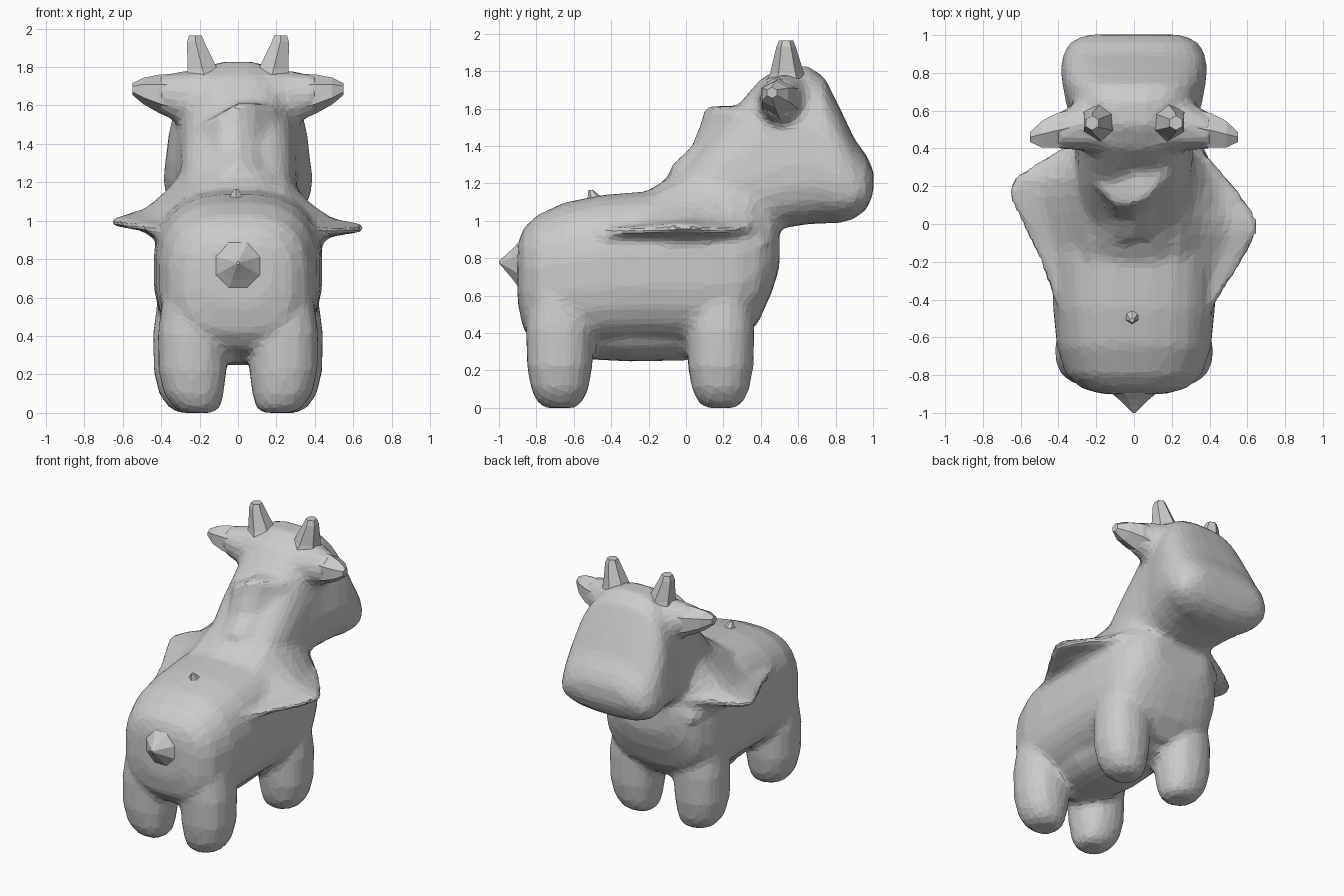
import bpy, bmesh, math
from mathutils import Vector


def add_loft(bm, rings):
    """Skin a closed solid through rings of equal point count."""
    part = bmesh.new()
    loops = [[part.verts.new(p) for p in ring] for ring in rings]
    n = len(loops[0])
    for a, b in zip(loops, loops[1:]):
        for i in range(n):
            j = (i + 1) % n
            part.faces.new((a[i], a[j], b[j], b[i]))
    part.faces.new(loops[0])
    part.faces.new(loops[-1])
    bmesh.ops.recalc_face_normals(part, faces=part.faces)
    tmp = bpy.data.meshes.new("tmp")
    part.to_mesh(tmp)
    part.free()
    bm.from_mesh(tmp)
    bpy.data.meshes.remove(tmp)


def make(name, *lofts):
    bm = bmesh.new()
    for rings in lofts:
        add_loft(bm, rings)
    me = bpy.data.meshes.new(name)
    bm.to_mesh(me)
    bm.free()
    ob = bpy.data.objects.new(name, me)
    bpy.context.scene.collection.objects.link(ob)
    return ob


def oval(n, power=2):
    """Unit superellipse points."""
    pts = []
    for i in range(n):
        a = 2 * math.pi * (i + 0.5) / n
        c, s = math.cos(a), math.sin(a)
        pts.append((math.copysign(abs(c) ** (2 / power), c),
                    math.copysign(abs(s) ** (2 / power), s)))
    return pts


def along_y(stations, section, taper=0):
    """Rings from (y, bottom, top, half width), narrower upward by taper."""
    rings = []
    for y, lo, hi, w in stations:
        zc, h = (lo + hi) / 2, (hi - lo) / 2
        rings.append([Vector((w * u * (1 - taper * v), y, zc + h * v))
                      for u, v in section])
    return rings


# torso, hanging belly, then neck and head, as stations along y
torso = along_y([
    (-0.90, 0.56, 0.88, 0.17), (-0.87, 0.42, 0.96, 0.28),
    (-0.80, 0.33, 1.03, 0.36), (-0.65, 0.31, 1.10, 0.41),
    (-0.45, 0.32, 1.14, 0.43), (-0.20, 0.33, 1.16, 0.44),
    (0.10, 0.32, 1.17, 0.44), (0.28, 0.34, 1.14, 0.425),
    (0.39, 0.46, 1.12, 0.38), (0.46, 0.62, 1.08, 0.31),
    (0.50, 0.75, 1.02, 0.22)], oval(24, 2.7))
belly = along_y([(-0.75, 0.33, 0.7, 0.15), (-0.60, 0.26, 0.7, 0.26),
                 (-0.30, 0.245, 0.7, 0.30), (0.00, 0.25, 0.7, 0.28),
                 (0.20, 0.30, 0.7, 0.18)], oval(16, 2.4))
head = along_y([
    (-0.22, 0.80, 1.15, 0.26), (0.00, 0.85, 1.29, 0.28),
    (0.20, 0.90, 1.53, 0.30), (0.40, 0.92, 1.76, 0.305),
    (0.52, 0.96, 1.83, 0.32), (0.65, 0.98, 1.83, 0.355),
    (0.74, 0.985, 1.77, 0.372), (0.82, 0.985, 1.61, 0.38),
    (0.90, 1.01, 1.44, 0.37), (0.965, 1.06, 1.35, 0.33),
    (1.003, 1.15, 1.27, 0.25)], oval(24, 2.8), 0.12)


# stubby rounded legs, the rear pair set slightly closer together
def leg(side, y, shift):
    spec = [(0.0, 0.08, 0.23), (0.03, 0.125, 0.24), (0.10, 0.158, 0.255),
            (0.22, 0.18, 0.262), (0.42, 0.187, 0.258), (0.60, 0.17, 0.25),
            (0.78, 0.11, 0.24)]
    return [[Vector((side * (x - shift + r * u), y + r * 0.98 * v, z))
             for u, v in oval(14, 2.3)] for z, r, x in spec]


legs = [leg(s, y, d) for s in (-1, 1) for y, d in ((-0.675, 0.025), (0.185, 0))]


# cape flaps: thin shoulder flares, different on each side
def flap(side, hem):
    rings = []
    for y, tx, tz in hem:
        top = min(1.38, 1.06 + 0.46 * max(0, y + 0.35))
        dx, dz = tx - 0.24, top - tz
        sec = [(0.15, top), (0.24, top), (0.24 + dx * 0.3, tz + dz * 0.52),
               (0.24 + dx * 0.6, tz + dz * 0.2), (tx - 0.04, tz + 0.028),
               (tx, tz + 0.016), (tx, tz - 0.018),
               (0.24 + dx * 0.65, tz - 0.035), (0.38, 0.87), (0.15, 0.87)]
        rings.append([Vector((side * x, y, z)) for x, z in sec])
    return rings


flaps = [
    flap(1, [(-0.50, 0.39, 0.94), (-0.36, 0.47, 0.94), (-0.20, 0.57, 0.95),
             (-0.05, 0.66, 0.96), (0.03, 0.655, 0.96), (0.13, 0.585, 0.95),
             (0.24, 0.50, 0.95), (0.34, 0.41, 0.97), (0.43, 0.29, 0.98)]),
    flap(-1, [(-0.48, 0.39, 0.94), (-0.30, 0.46, 0.95), (-0.10, 0.54, 0.97),
              (0.06, 0.625, 0.985), (0.16, 0.665, 0.99), (0.24, 0.64, 1.0),
              (0.32, 0.53, 1.01), (0.39, 0.40, 1.02), (0.45, 0.29, 1.02)])]

# collar ledge at the nape
collar = [
    [Vector((x, 0.45, z)), Vector((x, y + 0.10, z + 0.025)),
     Vector((x, y, z + 0.022)), Vector((x, y - 0.02, z - 0.06)),
     Vector((x, y - 0.07, z - 0.19)), Vector((x, y - 0.20, z - 0.31)),
     Vector((x, y - 0.10, z - 0.42)), Vector((x, 0.45, 1.15))]
    for x, y, z in [(-0.27, 0.31, 1.42), (-0.20, 0.20, 1.48),
                    (-0.10, 0.10, 1.53), (0.00, 0.10, 1.59),
                    (0.08, 0.14, 1.59), (0.18, 0.24, 1.58),
                    (0.27, 0.34, 1.48)]]


# ears: roots thick, tips narrow, tapering sideways
def ear(side, stations, n=6):
    return [[Vector((side * x, y + ry * u, z + rz * v)) for u, v in oval(n)]
            for x, y, z, ry, rz in stations]


ear_root = [(0.15, 0.53, 1.63, 0.17, 0.17), (0.25, 0.53, 1.63, 0.15, 0.155),
            (0.33, 0.51, 1.645, 0.12, 0.13), (0.41, 0.49, 1.66, 0.10, 0.10)]
ear_tip = [(0.33, 0.51, 1.645, 0.11, 0.12), (0.41, 0.495, 1.66, 0.105, 0.10),
           (0.49, 0.475, 1.675, 0.08, 0.07), (0.55, 0.46, 1.685, 0.03, 0.03)]

# fuse the main masses into one faceted skin
body = make("body_head_legs_and_cape", torso, belly, head, *legs, *flaps,
            collar, ear(-1, ear_root, 10), ear(1, ear_root, 10))
m = body.modifiers.new("fuse", 'REMESH')
m.mode = 'VOXEL'
m.voxel_size = 0.024
m = body.modifiers.new("soften", 'SMOOTH')
m.factor = 0.5
m.iterations = 7
m = body.modifiers.new("facets", 'DECIMATE')
m.ratio = 0.14

for side, label in ((-1, "left"), (1, "right")):
    make(label + "_ear_tip", ear(side, ear_tip))
    # horn: six-sided stub
    make(label + "_horn", [
        [Vector((side * x + r * u, y + r * v, z)) for u, v in oval(6)]
        for x, y, z, r in [(0.16, 0.54, 1.70, 0.13), (0.185, 0.54, 1.79, 0.09),
                           (0.22, 0.535, 1.93, 0.052),
                           (0.222, 0.535, 1.965, 0.038)]])

# pointed tail and tiny nub on the back
make("tail", [
    [Vector((r * u, y, z + r * v)) for u, v in oval(8)]
    for y, z, r in [(-0.84, 0.76, 0.19), (-0.895, 0.765, 0.13),
                    (-0.93, 0.77, 0.085), (-0.965, 0.775, 0.045),
                    (-1.0, 0.78, 0.008)]])
make("back_nub", [
    [Vector((-0.01 + r * u, y + r * v, z)) for u, v in oval(6)]
    for y, z, r in [(-0.48, 1.08, 0.07), (-0.49, 1.13, 0.035),
                    (-0.51, 1.165, 0.012)]])
